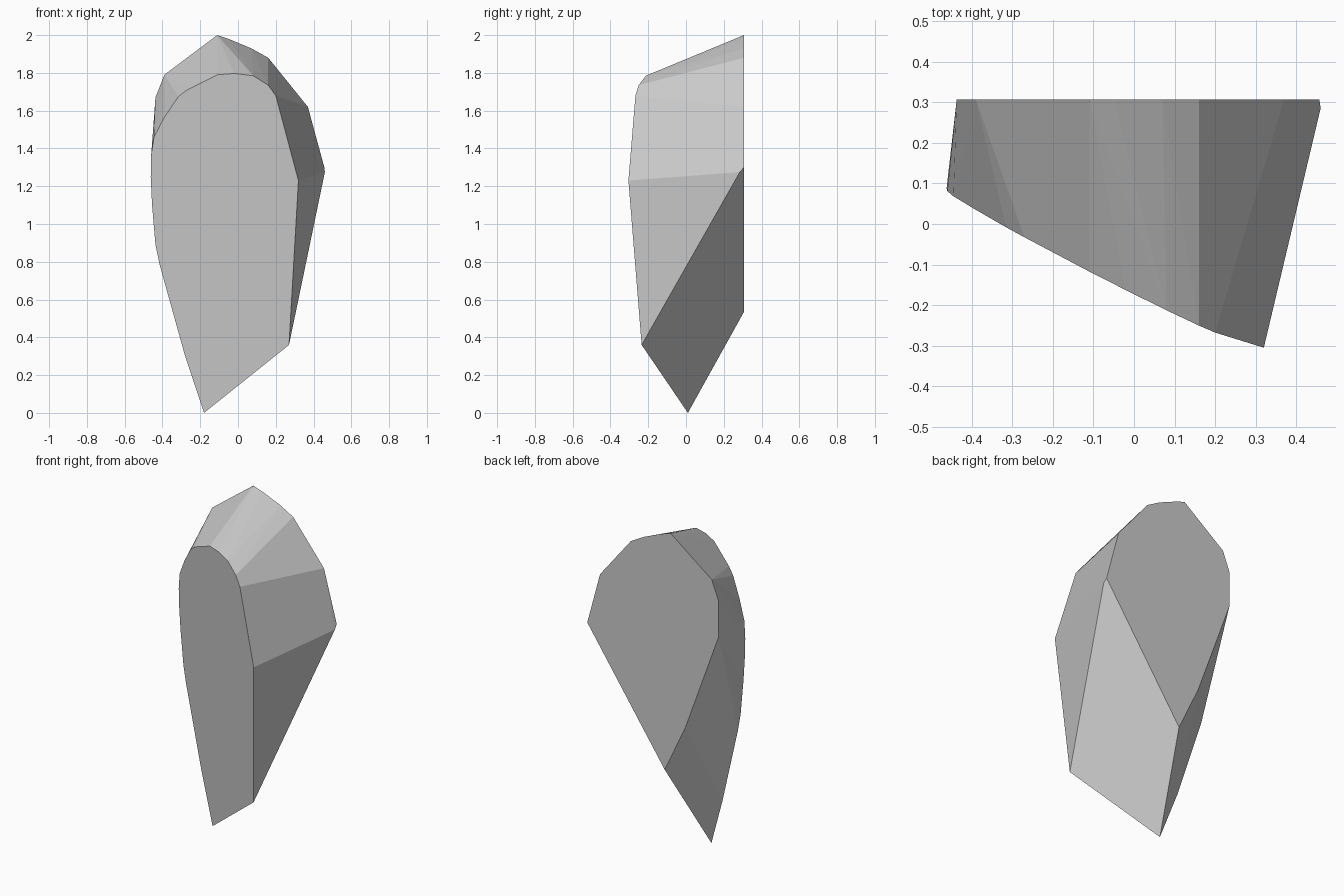
import bpy, bmesh, math

if "Cube" in bpy.data.objects:
    bpy.data.objects.remove(bpy.data.objects["Cube"])

# Outline of the slanted front facet (x, z)
front = [(-0.18, 0.0), (0.27, 0.36), (0.32, 1.23), (0.2, 1.68), (0.16, 1.735),
         (0.08, 1.785), (-0.02, 1.797), (-0.11, 1.79), (-0.27, 1.71), (-0.315, 1.675),
         (-0.39, 1.565), (-0.445, 1.46), (-0.46, 1.36), (-0.462, 1.25),
         (-0.455, 1.1), (-0.437, 0.89), (-0.415, 0.785), (-0.28, 0.3)]
# Outline of the flat upright back facet (x, z)
back = [(-0.07, 0.535), (0.457, 1.3), (0.37, 1.62), (0.16, 1.88), (0.07, 1.93),
        (-0.05, 1.98), (-0.11, 2.0), (-0.39, 1.79), (-0.437, 1.67),
        (-0.437, 1.45), (-0.21, 0.83)]


def front_y(x, z):
    return -0.0805 - 0.503 * x - 0.0515 * z


points = [(x, front_y(x, z), z) for x, z in front]
points += [(x, 0.307, z) for x, z in back]
points.append((0.46, 0.285, 1.275))  # right corner just ahead of the back

# Faceted stone: the hull around both facets
bm = bmesh.new()
for p in points:
    bm.verts.new(p)
hull = bmesh.ops.convex_hull(bm, input=bm.verts[:])
loose = [v for v in bm.verts if not v.link_faces]
bmesh.ops.delete(bm, geom=loose, context='VERTS')
bmesh.ops.dissolve_limit(bm, angle_limit=math.radians(0.8),
                         verts=bm.verts[:], edges=bm.edges[:])
bmesh.ops.recalc_face_normals(bm, faces=bm.faces[:])
mesh = bpy.data.meshes.new("stone")
bm.to_mesh(mesh)
bm.free()

grey = bpy.data.materials.new("stone grey")
grey.diffuse_color = (0.6, 0.6, 0.6, 1)
grey.use_nodes = True
grey.node_tree.nodes["Principled BSDF"].inputs["Base Color"].default_value = grey.diffuse_color
mesh.materials.append(grey)
stone = bpy.data.objects.new("stone", mesh)
bpy.context.collection.objects.link(stone)
